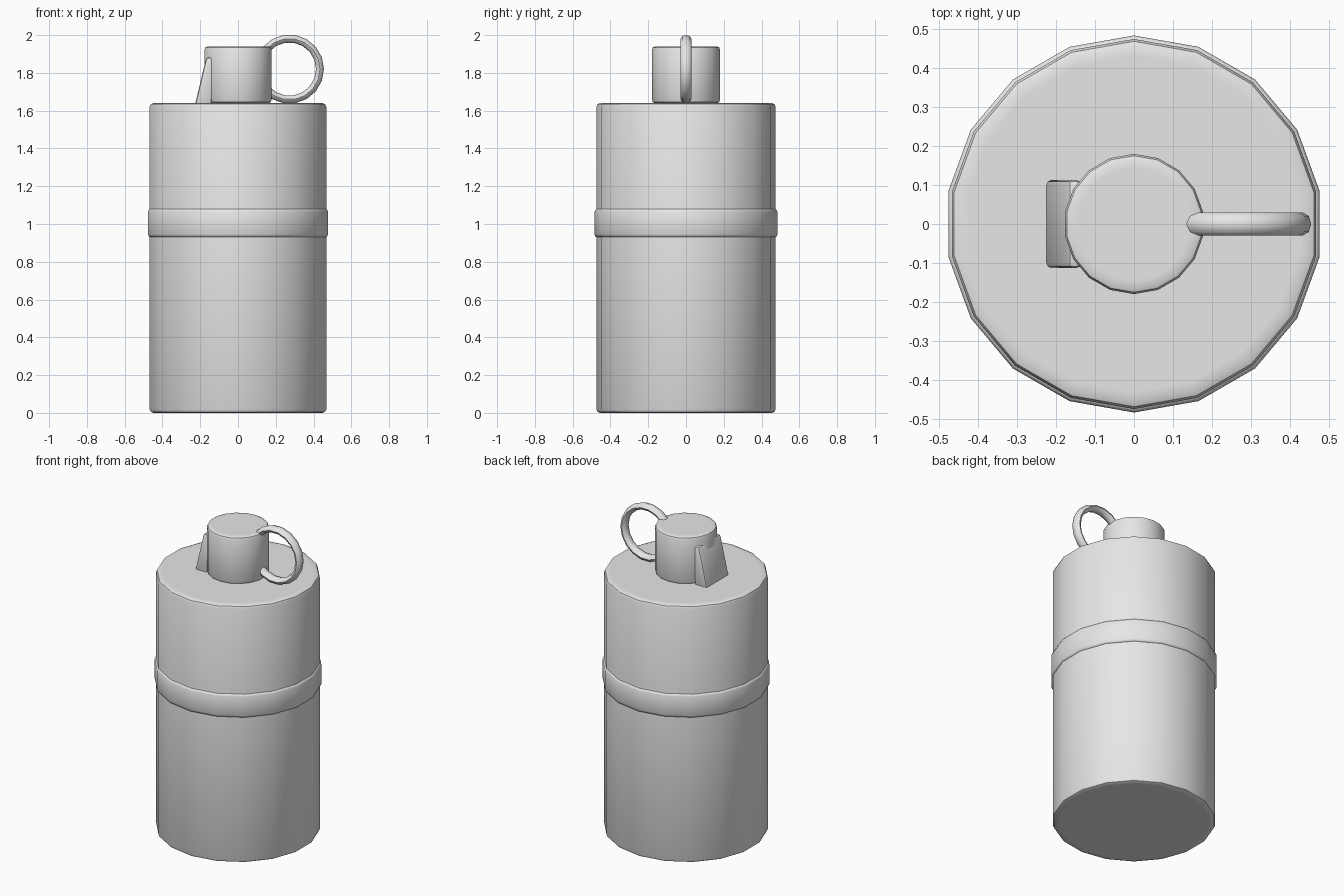
import bpy, bmesh
from math import sin, cos, pi, radians

cube = bpy.data.objects.get("Cube")
if cube:
    bpy.data.objects.remove(cube, do_unlink=True)

SIDES = 18

metal = bpy.data.materials.new("plain_grey")
metal.use_nodes = True
GREY = (0.8, 0.8, 0.8, 1)
metal.diffuse_color = GREY
metal.node_tree.nodes["Principled BSDF"].inputs["Base Color"].default_value = GREY


def finish(name, bm, angle=35):
    """Turn a bmesh into a smooth shaded object."""
    bmesh.ops.recalc_face_normals(bm, faces=bm.faces)
    mesh = bpy.data.meshes.new(name)
    bm.to_mesh(mesh)
    bm.free()
    mesh.materials.append(metal)
    obj = bpy.data.objects.new(name, mesh)
    bpy.context.collection.objects.link(obj)
    bpy.ops.object.select_all(action="DESELECT")
    obj.select_set(True)
    bpy.context.view_layer.objects.active = obj
    bpy.ops.object.shade_smooth_by_angle(angle=radians(angle))
    return obj


def bridge(bm, a, b):
    n = len(a)
    for i in range(n):
        bm.faces.new((a[i], a[(i + 1) % n], b[(i + 1) % n], b[i]))


def lathe(name, profile, angle=35):
    """Revolve (radius, height) points about z and close both ends."""
    bm = bmesh.new()
    rings = []
    for r, z in profile:
        turns = [pi / 2 + 2 * pi * i / SIDES for i in range(SIDES)]
        rings.append([bm.verts.new((r * cos(t), r * sin(t), z)) for t in turns])
    for a, b in zip(rings, rings[1:]):
        bridge(bm, a, b)
    bm.faces.new(rings[0])
    bm.faces.new(rings[-1])
    return finish(name, bm, angle)


def rounded_can(name, r, low, high, edge):
    """Cylinder with softly rounded rims and flat ends."""
    k = edge * 0.3
    half = [(r - edge * 2.2, 0), (r - edge, 0), (r - k, k), (r, edge)]
    lathe(name, [(x, low + z) for x, z in half]
          + [(x, high - z) for x, z in reversed(half)])


# Main canister and fuse cap
rounded_can("body", 0.475, 0.0, 1.64, 0.02)
rounded_can("cap", 0.18, 1.64, 1.94, 0.016)

# Raised band around the middle
lathe("band", [(0.465, 0.93), (0.478, 0.932), (0.484, 0.945),
               (0.484, 1.065), (0.478, 1.078), (0.465, 1.08)], 60)

# Pull ring: flattened tube swept around an upright circle
bm = bmesh.new()
hoops = []
for i in range(SIDES):
    t = 2 * pi * i / SIDES
    hoop = []
    for j in range(8):
        s = 2 * pi * j / 8
        r = 0.162 + 0.021 * cos(s)
        hoop.append(bm.verts.new((0.272 + r * cos(t), 0.029 * sin(s),
                                  1.82 + r * sin(t))))
    hoops.append(hoop)
for i in range(SIDES):
    bridge(bm, hoops[i], hoops[(i + 1) % SIDES])
finish("pull_ring", bm, 60)

# Safety lever: slanted wedge plate leaning on the cap
bm = bmesh.new()
outline = [(-0.228, 1.63), (-0.168, 1.882), (-0.134, 1.882), (-0.138, 1.63)]
ends = [[bm.verts.new((x, y, z)) for x, z in outline] for y in (-0.113, 0.113)]
bridge(bm, *ends)
for end in ends:
    bm.faces.new(end)
bmesh.ops.bevel(bm, geom=bm.edges[:], offset=0.014, segments=2,
                profile=0.5, affect="EDGES")
finish("lever", bm)
